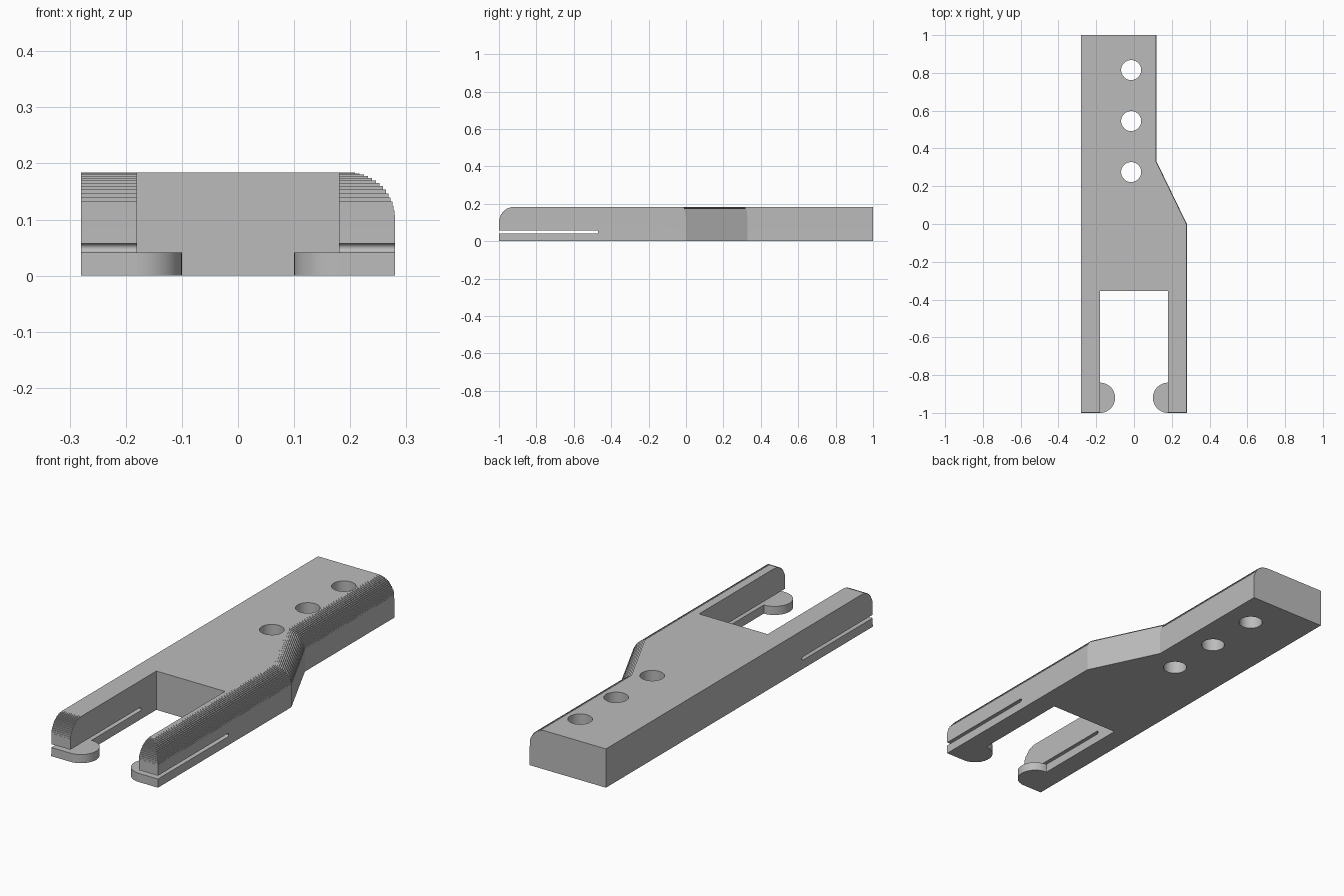
import bpy, bmesh
from math import sin, cos, pi

if "Cube" in bpy.data.objects:
    bpy.data.objects.remove(bpy.data.objects["Cube"], do_unlink=True)

grey = bpy.data.materials.new("plain grey")
grey.use_nodes = True
colour = (0.5, 0.5, 0.5, 1)
grey.diffuse_color = colour
grey.node_tree.nodes["Principled BSDF"].inputs["Base Color"].default_value = colour

HEIGHT, ROUND, STEPS = 0.184, 0.084, 16
GAP = 0.18


def loft(name, rings):
    """Closed solid through a list of equally long point rings."""
    bm = bmesh.new()
    loops = [[bm.verts.new(p) for p in ring] for ring in rings]
    n = len(loops[0])
    for a, b in zip(loops, loops[1:]):
        for i in range(n):
            j = (i + 1) % n
            quad = (a[i], a[j], b[j], b[i])
            if len({tuple(v.co) for v in quad}) == 4:
                bm.faces.new(quad)
    bm.faces.new(loops[0])
    bm.faces.new(loops[-1])
    bmesh.ops.remove_doubles(bm, verts=bm.verts, dist=1e-6)
    bmesh.ops.recalc_face_normals(bm, faces=bm.faces)
    mesh = bpy.data.meshes.new(name)
    bm.to_mesh(mesh)
    bm.free()
    mesh.materials.append(grey)
    obj = bpy.data.objects.new(name, mesh)
    bpy.context.collection.objects.link(obj)
    return obj


def outline(d, z):
    """Forked body outline, drawn in by d along the right edge and arm tips."""
    front, shift = -1 + d, 0.23 * d
    plan = [(-0.28, front), (-GAP, front), (-GAP, -0.355), (GAP, -0.355),
            (GAP, front), (0.28 - d, front), (0.28 - d, -shift),
            (0.12 - d, 0.33 - shift), (0.12 - d, 1), (-0.28, 1)]
    return [(x, y, z) for x, y in plan]


def cut(target, cutter):
    mod = target.modifiers.new("cut", "BOOLEAN")
    mod.operation, mod.solver, mod.object = "DIFFERENCE", "EXACT", cutter
    bpy.context.view_layer.objects.active = target
    bpy.ops.object.modifier_apply(modifier=mod.name)
    bpy.data.objects.remove(cutter, do_unlink=True)


# Body with a finely stepped rounded edge
rings = [outline(0, 0)]
for k in range(STEPS):
    a0, a1 = (pi / 2 * (k + t) / STEPS for t in (0, 1))
    d = ROUND * (1 - cos((a0 + a1) / 2))
    for a in (a0, a1):
        rings.append(outline(d, HEIGHT - ROUND + ROUND * sin(a)))
body = loft("forked_body", rings)

# Slit with a round end through both arms
half = 0.008
slit = [(-1.1, 0.049 - half)]
slit += [(-0.478 + half * cos(a), 0.049 + half * sin(a))
         for a in (pi * (i / 8 - 0.5) for i in range(9))]
slit += [(-1.1, 0.049 + half)]
cut(body, loft("slit_cutter", [[(x, y, z) for y, z in slit] for x in (-0.4, 0.4)]))

# Row of three round holes
for y in (0.275, 0.545, 0.815):
    circle = [(0.053 * cos(2 * pi * i / 48) - 0.015, y + 0.053 * sin(2 * pi * i / 48))
              for i in range(48)]
    cut(body, loft("hole_cutter", [[(px, py, z) for px, py in circle] for z in (-0.1, 0.3)]))

# Half-round tabs inside the arm tips
for side, name in ((-1, "right_tab"), (1, "left_tab")):
    arc = [(side * (GAP - 0.08 * sin(pi * i / 24)), -0.92 + 0.08 * cos(pi * i / 24))
           for i in range(25)]
    tab = loft(name, [[(x, y, z) for x, y in arc] for z in (0, 0.041)])

# Smooth the round walls, keep all hard edges
for obj in bpy.context.collection.objects:
    if obj.type == "MESH" and (obj == body or obj.name.endswith("_tab")):
        bpy.ops.object.select_all(action="DESELECT")
        obj.select_set(True)
        bpy.context.view_layer.objects.active = obj
        bpy.ops.object.shade_smooth_by_angle(angle=0.4)
